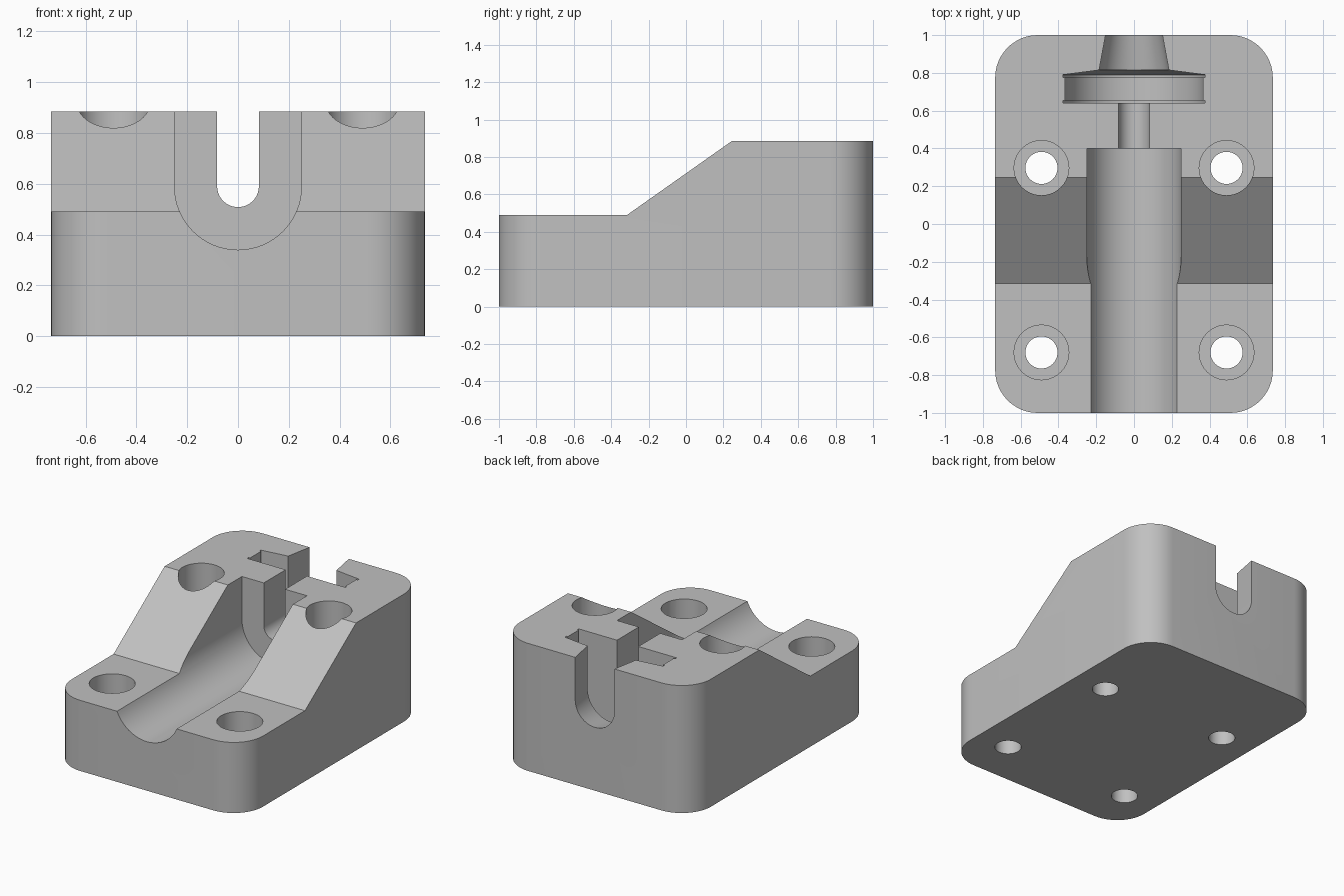
import bpy, bmesh, math

if "Cube" in bpy.data.objects:
    bpy.data.objects.remove(bpy.data.objects["Cube"])

grey = bpy.data.materials.new("light grey")
grey.use_nodes = True
colour = (0.53, 0.53, 0.53, 1)
grey.diffuse_color = colour
grey.node_tree.nodes["Principled BSDF"].inputs["Base Color"].default_value = colour


def make_object(name, bm):
    bmesh.ops.recalc_face_normals(bm, faces=bm.faces)
    mesh = bpy.data.meshes.new(name)
    bm.to_mesh(mesh)
    bm.free()
    mesh.materials.append(grey)
    obj = bpy.data.objects.new(name, mesh)
    bpy.context.collection.objects.link(obj)
    return obj


def loft(bm, rings):
    """Skin a series of equal closed rings and cap both ends."""
    loops = [[bm.verts.new(p) for p in ring] for ring in rings]
    count = len(loops[0])
    for a, b in zip(loops, loops[1:]):
        for i in range(count):
            j = (i + 1) % count
            bm.faces.new((a[i], a[j], b[j], b[i]))
    bm.faces.new(loops[0])
    bm.faces.new(loops[-1])


# Mounting block: stepped side profile with rounded vertical corners
W, LOW, HIGH = 0.735, 0.49, 0.885
profile = [(-1, 0), (1, 0), (1, HIGH), (0.245, HIGH), (-0.315, LOW), (-1, LOW)]
bm = bmesh.new()
loft(bm, [[(x, y, z) for y, z in profile] for x in (-W, W)])
corners = [e for e in bm.edges
           if all(abs(abs(v.co.y) - 1) < 1e-4 for v in e.verts)
           and abs(e.verts[0].co.z - e.verts[1].co.z) > 0.1]
bmesh.ops.bevel(bm, geom=corners, offset=0.225, segments=12, profile=0.5,
                affect='EDGES')
block = make_object("mounting_block", bm)

# Round-bottomed pocket along y: channel, neck, flanged disc seat, tapered exit
AXIS, SEG = 0.59, 32
stations = [(-1.1, 0.25), (0.4, 0.25), (0.4, 0.082), (0.64, 0.082),
            (0.64, 0.377), (0.655, 0.377), (0.655, 0.366), (0.775, 0.366),
            (0.775, 0.377), (0.79, 0.377), (0.815, 0.185), (1.1, 0.132)]


def u_ring(y, r):
    arc = [math.pi * (1 + i / SEG) for i in range(SEG + 1)]
    top = 1.2 + 0.2 * r
    return ([(r * math.cos(a), y, AXIS + r * math.sin(a)) for a in arc]
            + [(r, y, top), (-r, y, top)])


bm = bmesh.new()
loft(bm, [u_ring(y, r) for y, r in stations])
cutters = [make_object("pocket_cutter", bm)]

# Four counterbored screw holes
FLOOR = 0.245
for x in (-0.49, 0.49):
    for y in (-0.68, 0.297):
        bm = bmesh.new()
        loft(bm, [[(x + r * math.cos(2 * math.pi * i / 40),
                    y + r * math.sin(2 * math.pi * i / 40), z) for i in range(40)]
                  for z, r in ((-0.1, 0.085), (FLOOR, 0.085),
                               (FLOOR, 0.145), (1.1, 0.145))])
        cutters.append(make_object("screw_hole_cutter", bm))

# Cut everything out of the block
bpy.ops.object.select_all(action='DESELECT')
bpy.context.view_layer.objects.active = block
block.select_set(True)
for cutter in cutters:
    cutter.hide_render = True
    mod = block.modifiers.new("cut", 'BOOLEAN')
    mod.operation = 'DIFFERENCE'
    mod.solver = 'EXACT'
    mod.object = cutter
    bpy.ops.object.modifier_apply(modifier=mod.name)
    bpy.data.objects.remove(cutter)

bpy.ops.object.shade_smooth_by_angle(angle=math.radians(25))
